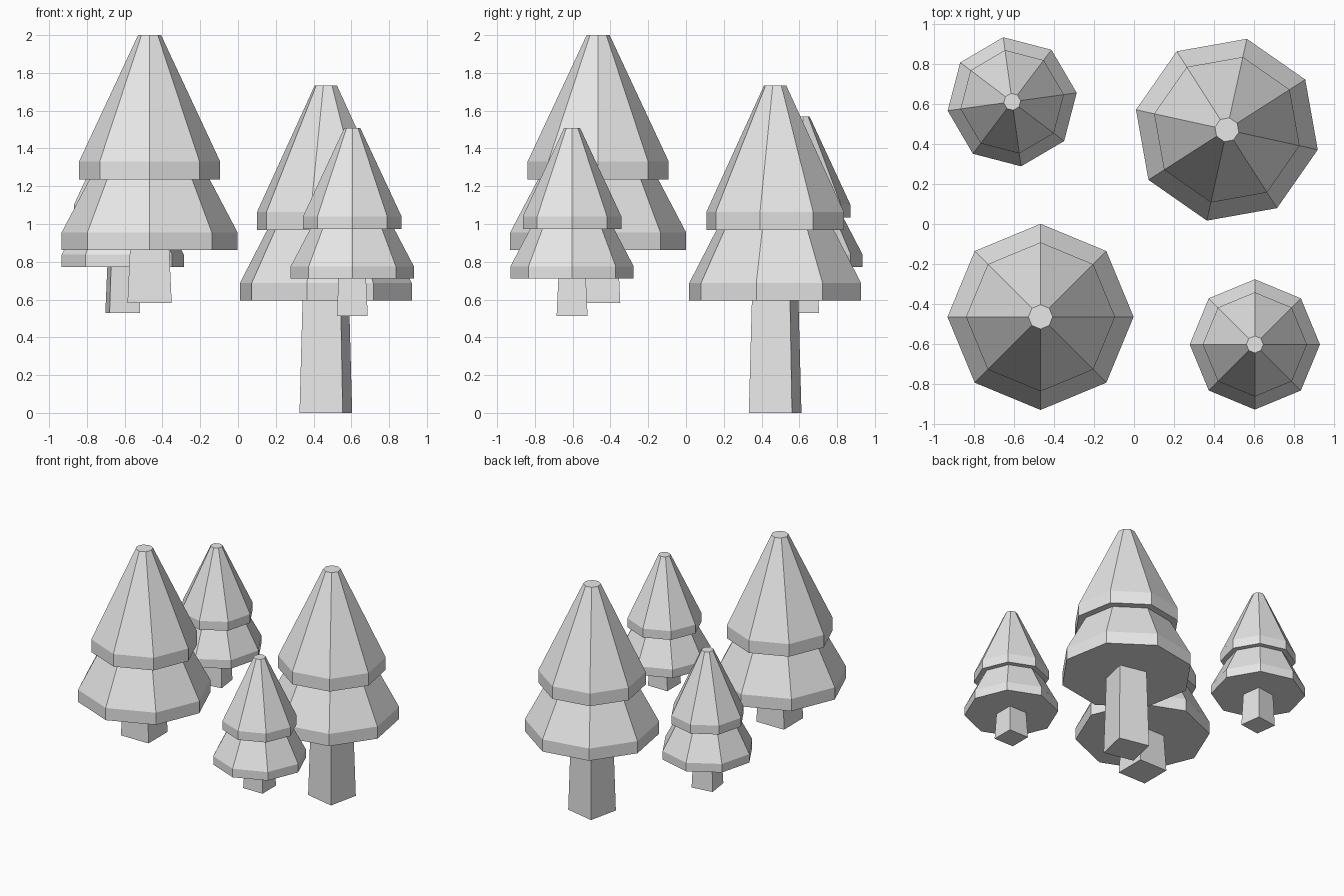
import bpy, bmesh
from math import cos, sin, pi, radians

cube = bpy.data.objects.get("Cube")
if cube:
    bpy.data.objects.remove(cube, do_unlink=True)

grey = bpy.data.materials.new("plain grey")
grey.use_nodes = True
colour = (0.8, 0.8, 0.8, 1)
grey.diffuse_color = colour
grey.node_tree.nodes["Principled BSDF"].inputs["Base Color"].default_value = colour


def lathe(name, profile, sides, start, place, turn, scale=1.0):
    """Closed low-poly solid from (radius, height) rings, bottom to top."""
    bm = bmesh.new()
    rings = []
    for r, z in profile:
        angles = [start + 2 * pi * i / sides for i in range(sides)]
        rings.append([bm.verts.new((r * cos(a), r * sin(a), z)) for a in angles])
    for low, high in zip(rings, rings[1:]):
        for i in range(sides):
            j = (i + 1) % sides
            bm.faces.new((low[i], low[j], high[j], high[i]))
    bm.faces.new(rings[0][::-1])
    bm.faces.new(rings[-1])
    mesh = bpy.data.meshes.new(name)
    bm.to_mesh(mesh)
    bm.free()
    mesh.materials.append(grey)
    obj = bpy.data.objects.new(name, mesh)
    obj.location = place
    obj.rotation_euler.z = radians(turn)
    obj.scale = (scale, scale, scale)
    bpy.context.collection.objects.link(obj)


# Foliage tiers: a short vertical rim, then a cone
LOWER = [(0.466, 0), (0.466, 0.093), (0.273, 0.46)]
UPPER = [(0.373, 0.374), (0.373, 0.47), (0.061, 1.138)]


def tree(name, x, y, base, trunk_length, turn, scale):
    place = (x, y, base)
    lathe(name + "_lower_foliage", LOWER, 8, 0, place, turn, scale)
    lathe(name + "_upper_foliage", UPPER, 8, 0, place, turn, scale)
    # Square trunk, slightly wider at the foot
    trunk = [(0.117 * 2 ** 0.5, -trunk_length / scale), (0.103 * 2 ** 0.5, 0.02)]
    lathe(name + "_trunk", trunk, 4, pi / 4, place, turn, scale)


tree("front_right_tree", -0.468, -0.465, 0.862, 0.28, 0, 1)
tree("back_left_tree", 0.465, 0.472, 0.594, 0.594, -12.4, 1)
tree("front_left_tree", 0.605, -0.603, 0.711, 0.197, 0, 0.7)
tree("back_right_tree", -0.61, 0.612, 0.773, 0.243, 7.9, 0.7)
